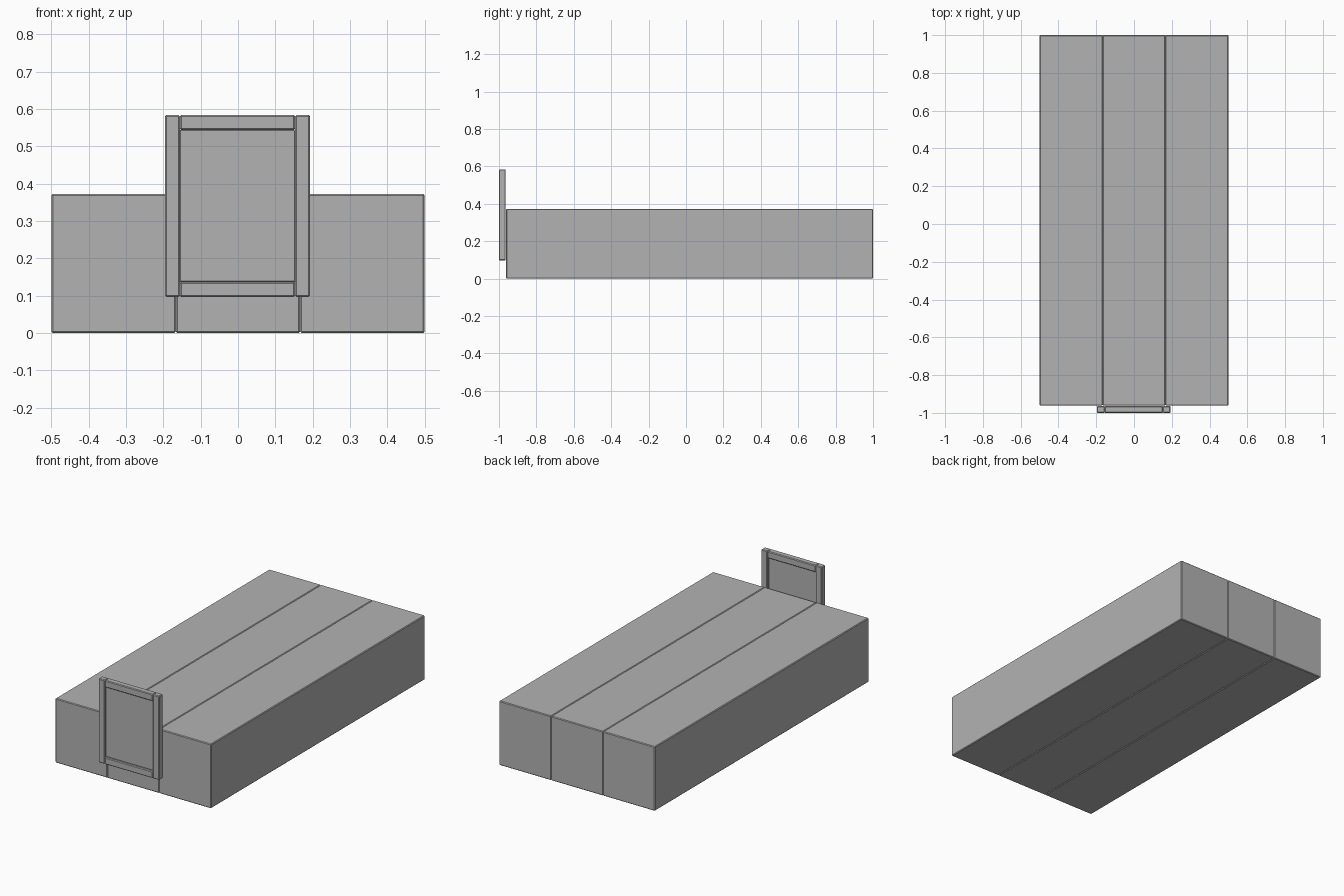
import bpy
import bmesh

cube = bpy.data.objects.get("Cube")
if cube:
    bpy.data.objects.remove(cube, do_unlink=True)

# Single plain grey
grey = bpy.data.materials.new("plain_grey")
grey.use_nodes = True
GREY = (0.45, 0.45, 0.45, 1)
grey.diffuse_color = GREY
grey.node_tree.nodes["Principled BSDF"].inputs["Base Color"].default_value = GREY


def box(name, low, high, bevel=0.004):
    """Box between two corners with finely chamfered edges."""
    bm = bmesh.new()
    bmesh.ops.create_cube(bm, size=1)
    for v in bm.verts:
        v.co = [high[i] if v.co[i] > 0 else low[i] for i in range(3)]
    bmesh.ops.bevel(bm, geom=bm.edges[:], offset=bevel, segments=1,
                    affect='EDGES', profile=0.5)
    mesh = bpy.data.meshes.new(name)
    bm.to_mesh(mesh)
    bm.free()
    mesh.materials.append(grey)
    obj = bpy.data.objects.new(name, mesh)
    bpy.context.collection.objects.link(obj)
    return obj


# Three long blocks side by side
width = 1 / 3
for i, side in enumerate(("right", "middle", "left")):
    x = -0.5 + i * width
    box(side + "_block", (x, -0.962, 0), (x + width, 1, 0.373))

# Upright panel frame at the front
X0, X1, Z0, Z1 = -0.196, 0.193, 0.097, 0.584
FRONT, BACK, BAR = -1.0, -0.964, 0.04
box("right_stile", (X0, FRONT, Z0), (X0 + BAR, BACK, Z1))
box("left_stile", (X1 - BAR, FRONT, Z0), (X1, BACK, Z1))
for name, z in (("bottom_rail", Z0), ("top_rail", Z1 - BAR)):
    box(name, (X0 + BAR, FRONT, z), (X1 - BAR, BACK, z + BAR))

# Thin recessed panel inside the frame
mid = (FRONT + BACK) / 2
box("frame_panel", (X0 + BAR, mid - 0.007, Z0 + BAR),
    (X1 - BAR, mid + 0.007, Z1 - BAR), 0.002)
